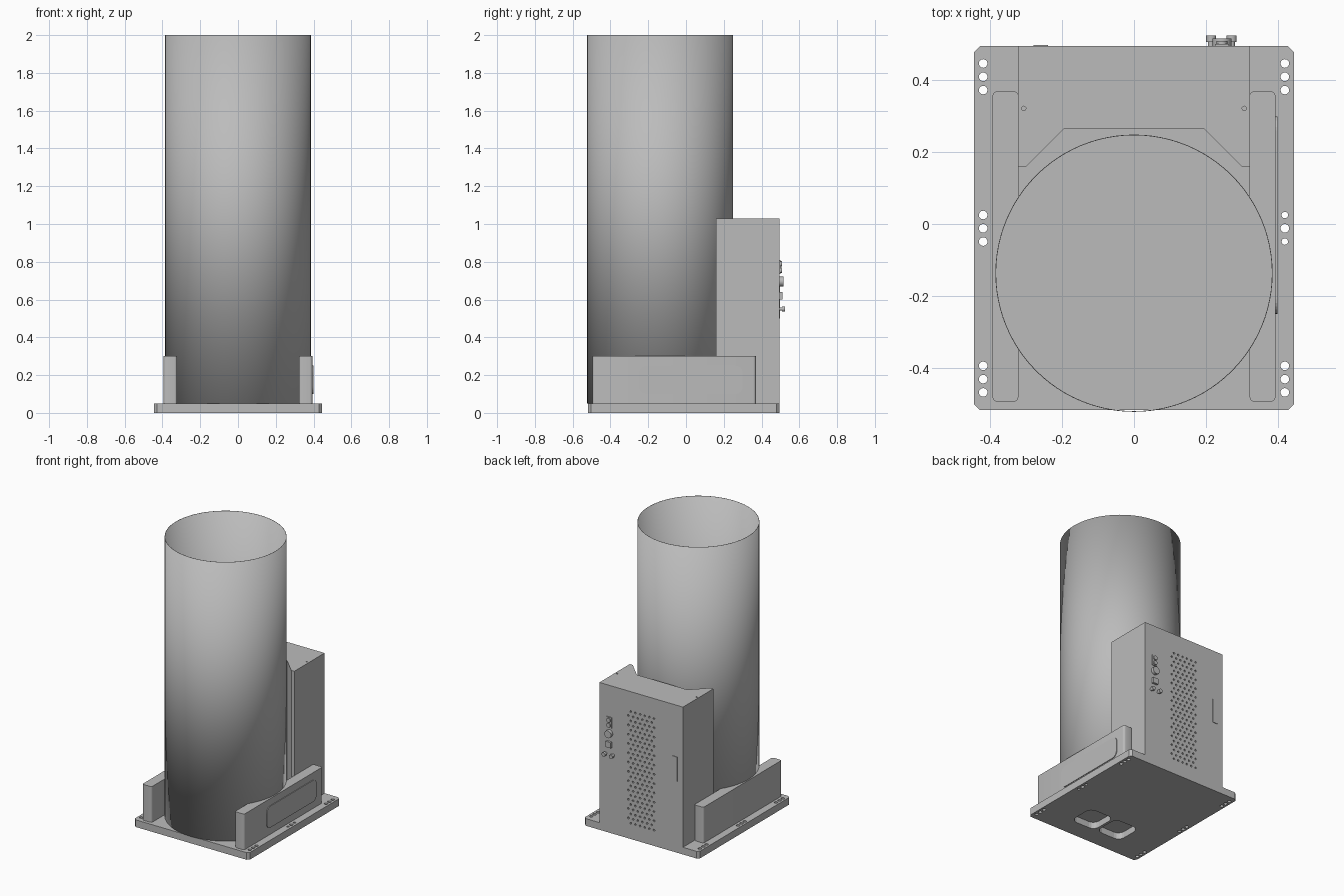
import bpy, bmesh, math
from mathutils import Matrix, Vector

cube = bpy.data.objects.get("Cube")
if cube:
    bpy.data.objects.remove(cube, do_unlink=True)

GREY = (0.5, 0.5, 0.5, 1)
mat = bpy.data.materials.new("plain grey")
mat.use_nodes = True
mat.diffuse_color = GREY
mat.node_tree.nodes["Principled BSDF"].inputs["Base Color"].default_value = GREY

TUBE_Y, TUBE_R = -0.137, 0.386
BASE_TOP, BACK = 0.05, 0.495


def finish(name, bm):
    bmesh.ops.recalc_face_normals(bm, faces=bm.faces)
    mesh = bpy.data.meshes.new(name)
    bm.to_mesh(mesh)
    bm.free()
    obj = bpy.data.objects.new(name, mesh)
    bpy.context.collection.objects.link(obj)
    mesh.materials.append(mat)
    return obj


def add_prism(bm, outline, z0, z1):
    face = bm.faces.new([bm.verts.new((x, y, z0)) for x, y in outline])
    top = bmesh.ops.extrude_face_region(bm, geom=[face])["geom"]
    verts = [v for v in top if isinstance(v, bmesh.types.BMVert)]
    bmesh.ops.translate(bm, verts=verts, vec=(0, 0, z1 - z0))


def add_rod(bm, center, radius, depth, axis="Z", sides=16):
    turn = Matrix.Rotation(math.pi / 2, 4, "X") if axis == "Y" else Matrix()
    bmesh.ops.create_cone(bm, cap_ends=True, segments=sides, radius1=radius,
                          radius2=radius, depth=depth,
                          matrix=Matrix.Translation(center) @ turn)


def add_box(bm, center, size):
    bmesh.ops.create_cube(bm, size=1, matrix=Matrix.Translation(center)
                          @ Matrix.Diagonal(Vector(size).to_4d()))


def rounded(x0, x1, y0, y1, r, steps=1):
    """Rectangle outline with chamfered (one step) or rounded corners."""
    pts = []
    corners = ((x1 - r, y1 - r), (x0 + r, y1 - r), (x0 + r, y0 + r), (x1 - r, y0 + r))
    for i, (cx, cy) in enumerate(corners):
        for s in range(steps + 1):
            a = math.pi / 2 * (i + s / steps)
            pts.append((cx + r * math.cos(a), cy + r * math.sin(a)))
    return pts


def cut(obj, cutter):
    cutter.hide_render = True
    cutter.hide_set(True)
    mod = obj.modifiers.new("cut", "BOOLEAN")
    mod.operation, mod.solver, mod.object = "DIFFERENCE", "EXACT", cutter
    bpy.context.view_layer.objects.active = obj
    bpy.ops.object.modifier_apply(modifier=mod.name)
    bpy.data.objects.remove(cutter, do_unlink=True)


def smooth(obj):
    bpy.ops.object.select_all(action="DESELECT")
    obj.select_set(True)
    bpy.context.view_layer.objects.active = obj
    bpy.ops.object.shade_smooth_by_angle(angle=math.radians(30))


# Base plate with mounting holes and two fan pockets underneath
bm = bmesh.new()
add_prism(bm, rounded(-0.445, 0.445, -0.518, BACK, 0.016), 0, BASE_TOP)
base = finish("base_plate", bm)
bm = bmesh.new()
for x in (-0.42, 0.42):
    for mid in (0.41, -0.012, -0.432):
        for step in (-1, 0, 1):
            small = x > 0 and mid == -0.012 and step != 0
            add_rod(bm, (x, mid + step * 0.037, 0.025), 0.009 if small else 0.012, 0.2)
for x in (-0.105, 0.105):
    add_prism(bm, rounded(x - 0.096, x + 0.096, -0.385, -0.193, 0.045, 4), -0.05, 0.045)
cut(base, finish("base_cutter", bm))

# Fan covers and their screws on the floor inside the tube
bm = bmesh.new()
for x in (-0.105, 0.105):
    add_prism(bm, rounded(x - 0.096, x + 0.096, -0.385, -0.193, 0.045, 4),
              BASE_TOP - 0.002, BASE_TOP + 0.002)
    for dx in (-0.088, 0.088):
        for y in (-0.379, -0.201):
            add_rod(bm, (x + dx, y, BASE_TOP), 0.004, 0.006, sides=10)
finish("fan_covers", bm)

# Tall open tube
bm = bmesh.new()
bmesh.ops.create_cone(bm, cap_ends=False, segments=96, radius1=TUBE_R, radius2=TUBE_R,
                      depth=2 - BASE_TOP,
                      matrix=Matrix.Translation((0, TUBE_Y, 1 + BASE_TOP / 2)))
tube = finish("tube", bm)
wall = tube.modifiers.new("wall", "SOLIDIFY")
wall.thickness, wall.offset = 0.002, -1
smooth(tube)

# Side rails, hollowed to fit round the tube
for side, name in ((-1, "right_rail"), (1, "left_rail")):
    xs = sorted((side * 0.322, side * 0.394))
    bm = bmesh.new()
    add_prism(bm, rounded(*xs, -0.495, 0.37, 0.014, 4), BASE_TOP, 0.3)
    rail = finish(name, bm)
    bm = bmesh.new()
    add_rod(bm, (0, TUBE_Y, 0.2), TUBE_R, 1, sides=96)
    cut(rail, finish("rail_cutter", bm))
    smooth(rail)

# Thin rounded panel on the outer face of the left rail
bm = bmesh.new()
add_prism(bm, rounded(-0.25, 0.3, 0.1, 0.25, 0.04, 6), 0, 0.006)
bmesh.ops.transform(bm, verts=bm.verts, matrix=Matrix((
    (0, 0, 1, 0.393), (1, 0, 0, 0), (0, 1, 0, 0), (0, 0, 0, 1))))
finish("rail_panel", bm)

# Electronics housing with a notch facing the tube
bm = bmesh.new()
half = [(0.195, 0.265), (0.3, 0.16), (0.323, 0.16), (0.323, BACK)]
add_prism(bm, half + [(-x, y) for x, y in reversed(half)], BASE_TOP, 1.03)
housing = finish("housing", bm)

# Staggered vent holes in the back, screw holes in the top
bm = bmesh.new()
ROWS = 25
for row in range(ROWS):
    shift = 0.009 if row % 2 else -0.009
    for col in range(6):
        add_rod(bm, ((col - 2.5) * 0.036 + shift, BACK, 0.11 + row * 0.78 / (ROWS - 1)),
                0.007, 0.03, "Y", 8)
for x in (-0.307, 0.307):
    add_rod(bm, (x, 0.322, 1.03), 0.006, 0.03, sides=10)
cut(housing, finish("vent_cutter", bm))

# Connectors on the back of the housing
bm = bmesh.new()
for z in (0.755, 0.79):
    add_rod(bm, (0.245, BACK + 0.004, z), 0.015, 0.02, "Y")
add_box(bm, (0.245, BACK + 0.002, 0.773), (0.04, 0.008, 0.075))
add_rod(bm, (0.245, BACK + 0.008, 0.695), 0.026, 0.026, "Y")
add_box(bm, (0.245, BACK + 0.005, 0.62), (0.04, 0.02, 0.04))
for x in (0.215, 0.272):
    add_rod(bm, (x, BACK + 0.01, 0.55), 0.009, 0.03, "Y")
    add_rod(bm, (x, BACK + 0.021, 0.55), 0.014, 0.018, "Y")
smooth(finish("connectors", bm))

# Plain thin plate beside the vents
bm = bmesh.new()
add_box(bm, (-0.26, BACK + 0.001, 0.585), (0.04, 0.005, 0.17))
finish("back_plate", bm)
